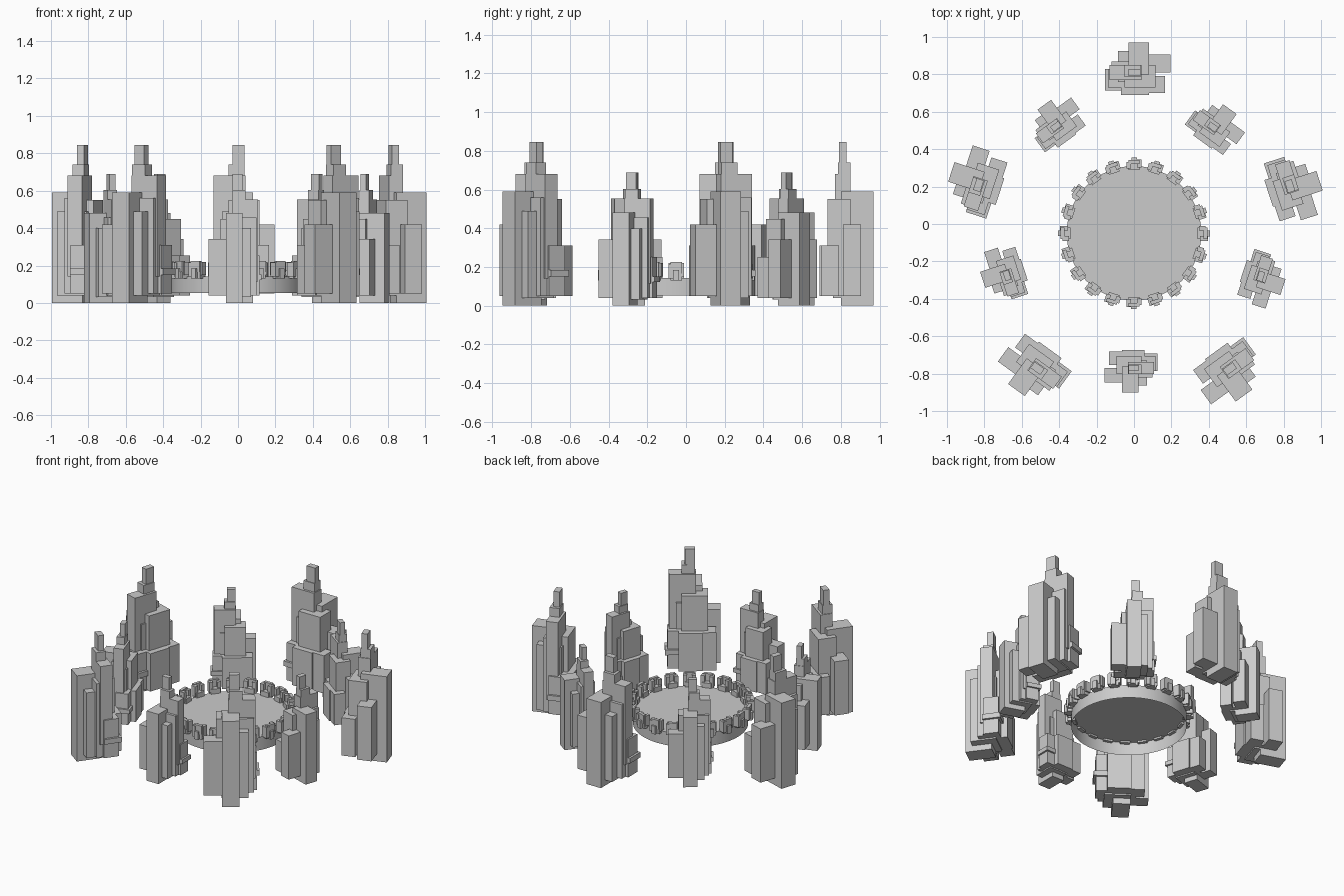
import bpy, bmesh
from math import radians
from mathutils import Matrix

if "Cube" in bpy.data.objects:
    bpy.data.objects.remove(bpy.data.objects["Cube"])

CY = -0.05   # platform centre in y

# Boxes of one tower: u0, u1 (sideways), v0, v1 (outward), z0, z1
TOWER = [
    (-0.03, 0.035, -0.05, -0.01, 0.40, 0.845),   # spire
    (-0.05, 0.035, -0.055, 0.01, 0.30, 0.74),    # spire collar
    (-0.13, 0.04, -0.07, 0.01, 0.14, 0.68),      # upper slab
    (-0.03, 0.08, -0.04, 0.13, 0.00, 0.59),      # outer pier
    (-0.05, 0.115, -0.11, 0.01, 0.05, 0.55),     # inner block
    (-0.085, 0.08, -0.08, 0.085, 0.04, 0.49),    # core
    (-0.12, 0.00, -0.06, 0.03, 0.05, 0.56),      # side block
    (0.00, 0.195, -0.03, 0.065, 0.05, 0.42),     # side wing
    (-0.07, 0.08, -0.15, -0.02, 0.05, 0.31),     # inner step
    (0.05, 0.165, -0.14, -0.05, 0.05, 0.31),     # inner corner
    (-0.14, -0.02, -0.11, -0.01, 0.05, 0.31),    # opposite corner
    (-0.155, 0.00, -0.125, -0.01, 0.15, 0.185),  # ledge
]

# Boxes of one small rim cluster, like a little seat
SEAT = [
    (-0.03, 0.03, -0.028, 0.02, 0.13, 0.175),
    (-0.03, 0.03, 0.005, 0.025, 0.165, 0.225),
    (-0.04, -0.015, -0.02, 0.015, 0.15, 0.22),
    (0.015, 0.04, -0.015, 0.028, 0.14, 0.215),
    (-0.014, 0.016, 0.015, 0.038, 0.13, 0.185),
]


def cluster(name, boxes, angle, radius, cy, scale=1.0):
    bm = bmesh.new()
    for u0, u1, v0, v1, z0, z1 in boxes:
        m = Matrix.Translation(((u0 + u1) / 2, (v0 + v1) / 2, (z0 + z1) / 2))
        m = m @ Matrix.Diagonal((u1 - u0, v1 - v0, z1 - z0, 1))
        bmesh.ops.create_cube(bm, size=1, matrix=m)
    place = (Matrix.Translation((0, cy, 0)) @ Matrix.Rotation(radians(angle - 90), 4, 'Z')
             @ Matrix.Translation((0, radius, 0)) @ Matrix.Scale(scale, 4))
    bm.transform(place)
    me = bpy.data.meshes.new(name)
    bm.to_mesh(me)
    bm.free()
    bpy.context.collection.objects.link(bpy.data.objects.new(name, me))


# Five large towers alternating with five small ones
for i in range(5):
    cluster(f"large_tower_{i + 1}", TOWER, 90 + 72 * i, 0.905, -0.065)
    cluster(f"small_tower_{i + 1}", TOWER, 54 + 72 * i, 0.738, -0.057, 0.815)

# Seats around the platform rim
for i in range(20):
    cluster(f"rim_seat_{i + 1}", SEAT, 18 * i, 0.367, CY)

# Central drum platform, open underneath
bm = bmesh.new()
bmesh.ops.create_cone(bm, cap_ends=True, segments=64, radius1=0.36, radius2=0.36, depth=0.09,
                      matrix=Matrix.Translation((0, CY, 0.097)))
bm.faces.ensure_lookup_table()
bottom = [f for f in bm.faces if f.normal.z < -0.9]
bmesh.ops.delete(bm, geom=bottom, context='FACES_ONLY')
me = bpy.data.meshes.new("platform")
bm.to_mesh(me)
bm.free()
platform = bpy.data.objects.new("platform", me)
bpy.context.collection.objects.link(platform)
bpy.context.view_layer.objects.active = platform
platform.select_set(True)
bpy.ops.object.shade_smooth_by_angle(angle=radians(30))
